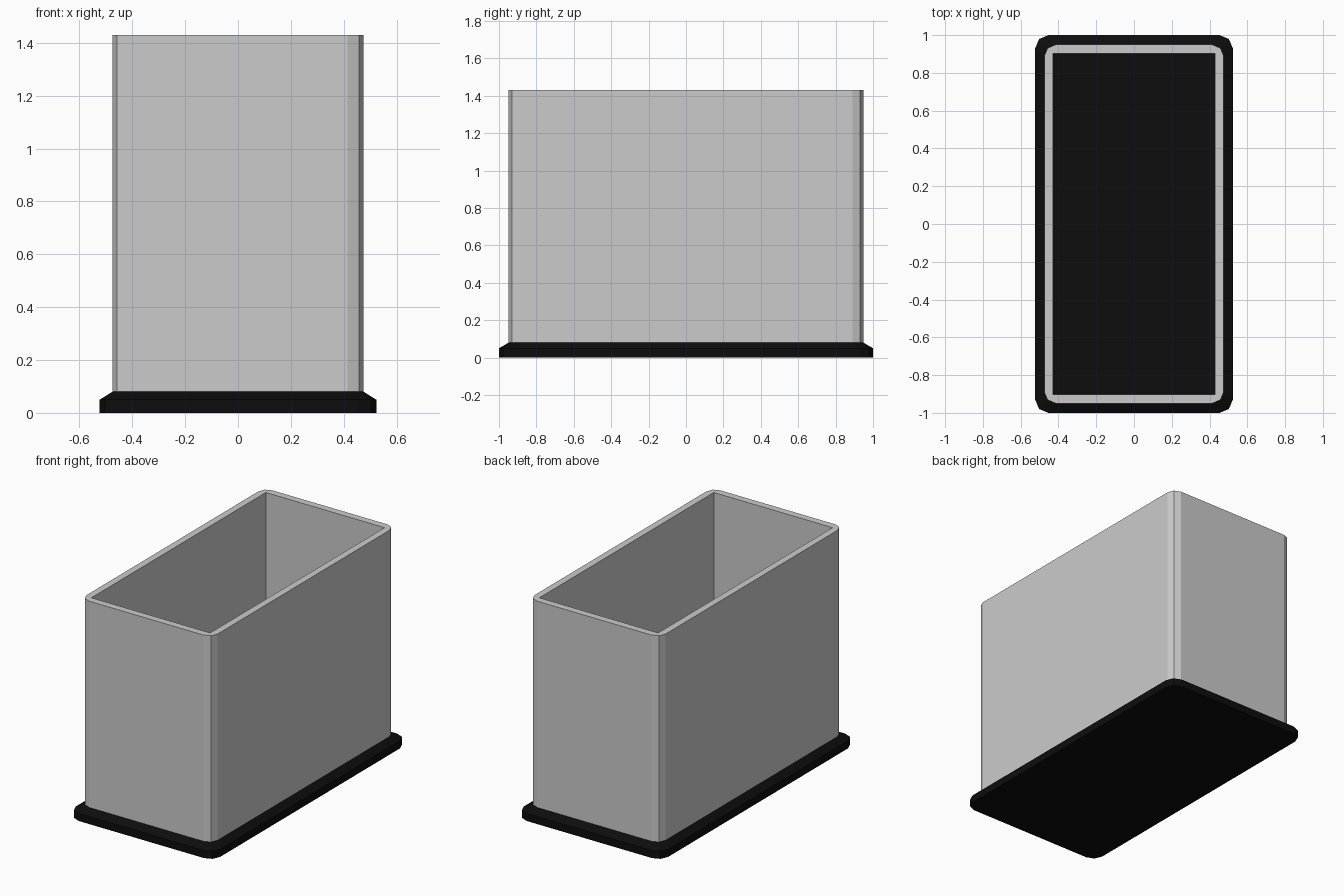
import bpy, bmesh, math

if "Cube" in bpy.data.objects:
    bpy.data.objects.remove(bpy.data.objects["Cube"])


def rounded_rect(bm, hx, hy, r, z):
    """Ring of verts: rectangle with two-segment corners."""
    ring = []
    for i, (sx, sy) in enumerate(((1, 1), (-1, 1), (-1, -1), (1, -1))):
        for k in range(3):
            a = math.radians(90 * i + 45 * k)
            ring.append(bm.verts.new((sx * (hx - r) + r * math.cos(a),
                                      sy * (hy - r) + r * math.sin(a), z)))
    return ring


def bridge(bm, a, b):
    n = len(a)
    for i in range(n):
        j = (i + 1) % n
        bm.faces.new((a[i], a[j], b[j], b[i]))


def finish(bm, name):
    bmesh.ops.recalc_face_normals(bm, faces=bm.faces)
    mesh = bpy.data.meshes.new(name)
    bm.to_mesh(mesh)
    bm.free()
    ob = bpy.data.objects.new(name, mesh)
    bpy.context.collection.objects.link(ob)
    return ob


BASE_TOP, TOP = 0.08, 1.43

# Black plinth with chamfered upper edge
bm = bmesh.new()
rings = [rounded_rect(bm, 0.523, 1.0, 0.07, 0),
         rounded_rect(bm, 0.523, 1.0, 0.07, 0.05),
         rounded_rect(bm, 0.475, 0.949, 0.06, BASE_TOP)]
for lower, upper in zip(rings, rings[1:]):
    bridge(bm, lower, upper)
bm.faces.new(rings[0])
bm.faces.new(rings[-1])
base = finish(bm, "base")
black = bpy.data.materials.new("black")
black.diffuse_color = (0.004, 0.004, 0.004, 1)
black.use_nodes = True
black.node_tree.nodes["Principled BSDF"].inputs["Base Color"].default_value = black.diffuse_color
base.data.materials.append(black)

# Open-ended wall: rounded outside, square inside corners
bm = bmesh.new()
outer = [rounded_rect(bm, 0.475, 0.949, 0.06, z) for z in (BASE_TOP, TOP)]
inner = [[bm.verts.new((x * 0.43, y * 0.902, z))
          for x, y in ((1, 1), (-1, 1), (-1, -1), (1, -1))] for z in (BASE_TOP, TOP)]
bridge(bm, *outer)
bridge(bm, *inner)
for o, n in zip(outer, inner):
    for i in range(4):
        j = (i + 1) % 4
        bm.faces.new((n[i], o[3 * i], o[3 * i + 1]))
        bm.faces.new((n[i], o[3 * i + 1], o[3 * i + 2]))
        bm.faces.new((n[i], o[3 * i + 2], o[3 * j], n[j]))
finish(bm, "wall")
